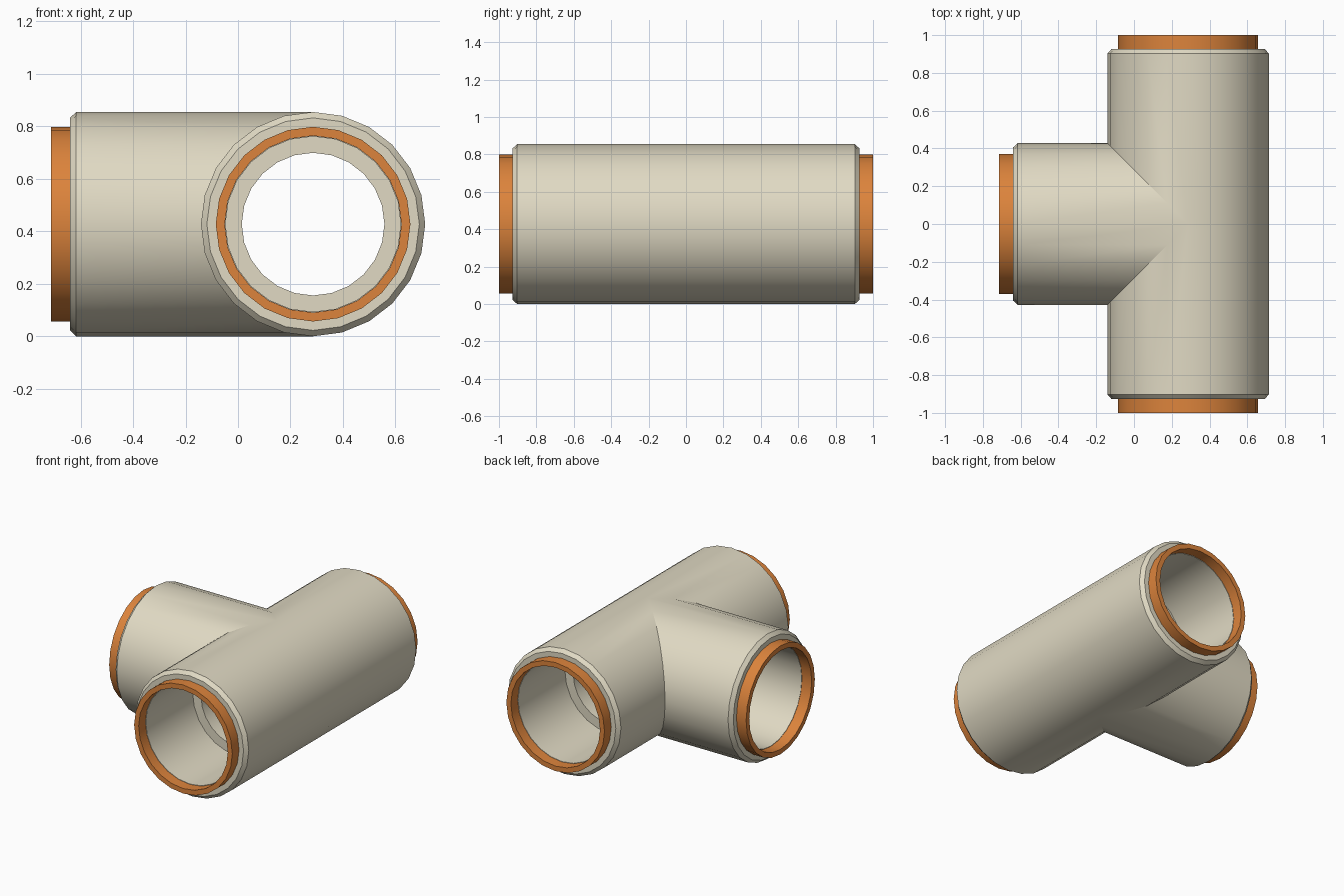
import bpy, bmesh
from math import cos, sin, pi, radians
from mathutils import Vector

if "Cube" in bpy.data.objects:
    bpy.data.objects.remove(bpy.data.objects["Cube"])

SIDES = 24
R, BORE = 0.4275, 0.272          # outer radius, narrow inner bore
SOCKET = 0.334                   # wider socket bore
CENTRE = Vector(((1 - R) / 2, 0, R))
Z = Vector((0, 0, 1))


def material(name, colour):
    m = bpy.data.materials.new(name)
    m.diffuse_color = colour
    m.use_nodes = True
    m.node_tree.nodes["Principled BSDF"].inputs["Base Color"].default_value = m.diffuse_color
    return m


def finish(bm, name, mat):
    bmesh.ops.remove_doubles(bm, verts=bm.verts, dist=1e-5)
    bmesh.ops.recalc_face_normals(bm, faces=bm.faces)
    mesh = bpy.data.meshes.new(name)
    bm.to_mesh(mesh)
    bm.free()
    mesh.materials.append(mat)
    ob = bpy.data.objects.new(name, mesh)
    bpy.context.collection.objects.link(ob)
    bpy.ops.object.select_all(action='DESELECT')
    ob.select_set(True)
    bpy.context.view_layer.objects.active = ob
    bpy.ops.object.shade_smooth_by_angle(angle=radians(30))


def sweep(bm, axis, side, profile, mitre=None, closed=False):
    """Revolve (radius, distance) points about axis; distance None = mitred joint."""
    rings = []
    for r, d in profile:
        ring = []
        for i in range(SIDES):
            t = 2 * pi * i / SIDES
            u = r * cos(t)
            dist = mitre(u) if d is None else d
            ring.append(bm.verts.new(CENTRE + axis * dist + side * u + Z * r * sin(t)))
        rings.append(ring)
    pairs = list(zip(rings, rings[1:]))
    if closed:
        pairs.append((rings[-1], rings[0]))
    for a, b in pairs:
        for i in range(SIDES):
            j = (i + 1) % SIDES
            bm.faces.new((a[i], a[j], b[j], b[i]))


cream = material("cream", (0.75, 0.70, 0.55, 1))
copper = material("orange", (0.72, 0.23, 0.045, 1))

X, Y = Vector((1, 0, 0)), Vector((0, 1, 0))
arms = {
    "front": (-Y, X, lambda u: max(0, -u)),
    "back": (Y, X, lambda u: max(0, -u)),
    "branch": (-X, Y, abs),
}

# Tee body: three mitred arms with chamfered ends, sockets and inner stops
body_profile = [(R, None), (R, 0.903), (0.405, 0.927), (SOCKET, 0.927),
                (SOCKET, 0.42), (BORE, 0.42), (BORE, None)]
bm = bmesh.new()
for axis, side, mitre in arms.values():
    sweep(bm, axis, side, body_profile, mitre)
finish(bm, "tee_body", cream)

# Orange seal rings at each opening
ring_profile = [(0.371, 0.92), (0.371, 1.0), (0.337, 1.0), (0.337, 0.92)]
for name, (axis, side, _) in arms.items():
    bm = bmesh.new()
    sweep(bm, axis, side, ring_profile, closed=True)
    finish(bm, name + "_ring", copper)
